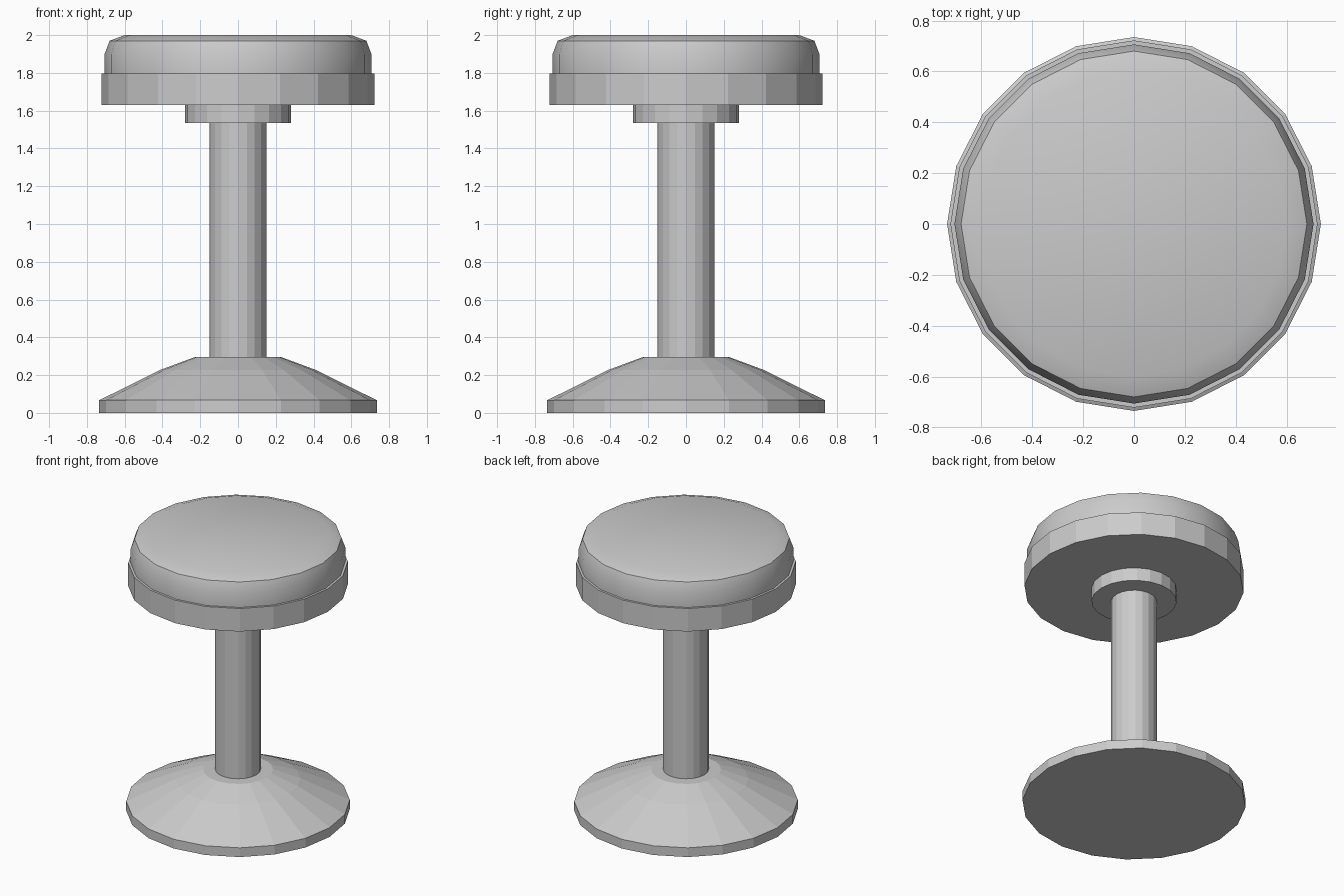
import bpy, bmesh, math

if "Cube" in bpy.data.objects:
    bpy.data.objects.remove(bpy.data.objects["Cube"])

SIDES = 20


def lathe(name, profile, smooth_angle=None):
    """Closed 20-sided solid turned from (radius, height) points, bottom to top."""
    bm = bmesh.new()
    rings = []
    for r, z in profile:
        rings.append([bm.verts.new((r * math.cos(2 * math.pi * i / SIDES),
                                    r * math.sin(2 * math.pi * i / SIDES), z))
                      for i in range(SIDES)])
    for low, high in zip(rings, rings[1:]):
        for i in range(SIDES):
            j = (i + 1) % SIDES
            bm.faces.new((low[i], low[j], high[j], high[i]))
    bm.faces.new(rings[0][::-1])
    bm.faces.new(rings[-1])
    mesh = bpy.data.meshes.new(name)
    bm.to_mesh(mesh)
    bm.free()
    obj = bpy.data.objects.new(name, mesh)
    bpy.context.collection.objects.link(obj)
    if smooth_angle:
        bpy.ops.object.select_all(action='DESELECT')
        bpy.context.view_layer.objects.active = obj
        obj.select_set(True)
        bpy.ops.object.shade_smooth_by_angle(angle=math.radians(smooth_angle))
    return obj


# Flared foot with a thin upright rim
lathe("base", [(0.735, 0), (0.735, 0.067), (0.41, 0.228), (0.23, 0.295)])

# Central post and the collar under the seat
lathe("post", [(0.15, 0.29), (0.15, 1.54)])
lathe("collar", [(0.28, 1.535), (0.28, 1.632)])

# Seat band and padded cushion
lathe("seat_band", [(0.722, 1.63), (0.722, 1.797)])
lathe("cushion", [(0.706, 1.795), (0.706, 1.90), (0.68, 1.97), (0.6, 2.0)], 35)
